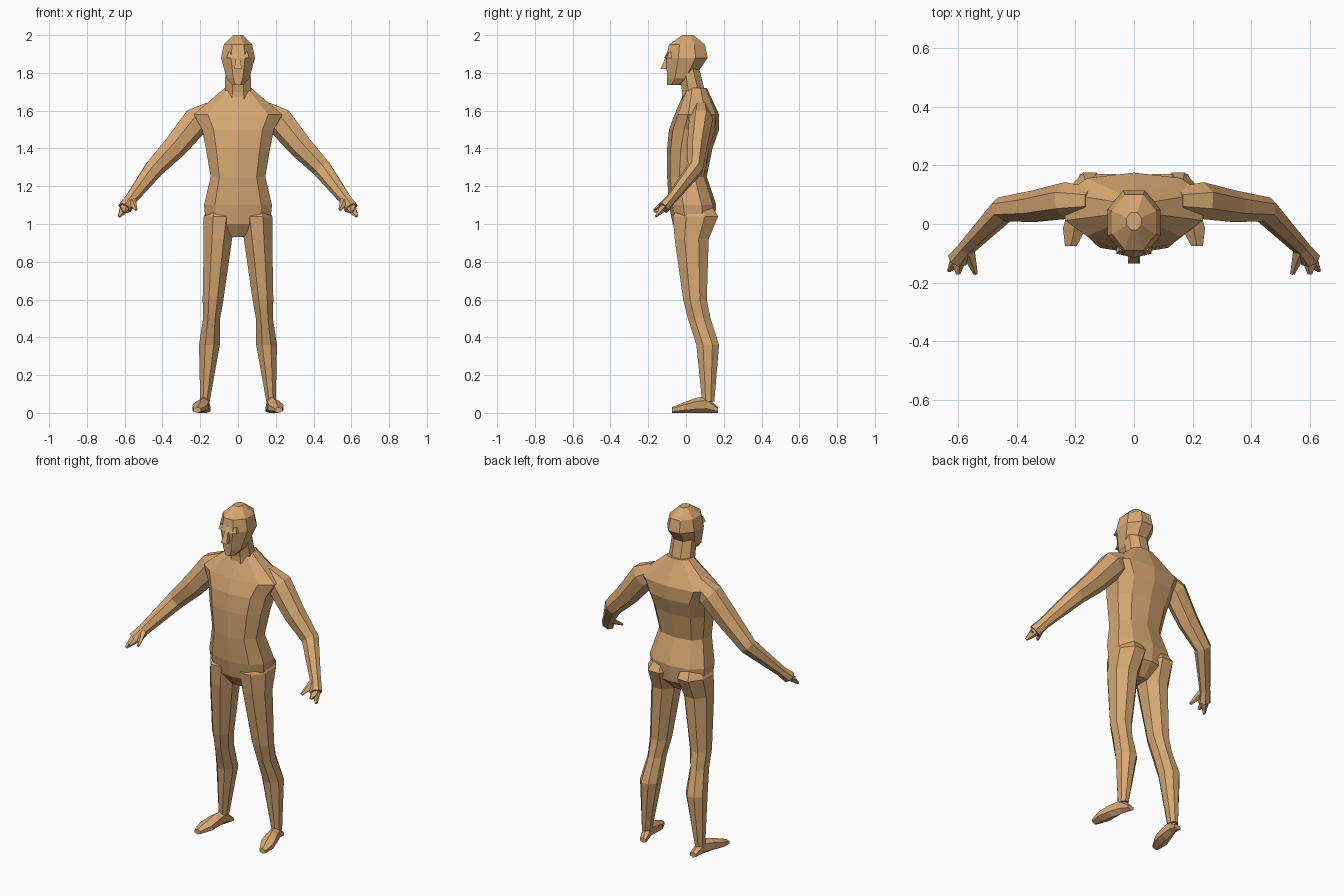
import bpy
import bmesh
from math import cos, sin, pi, copysign, sqrt
from mathutils import Vector

cube = bpy.data.objects.get("Cube")
if cube:
    bpy.data.objects.remove(cube)

skin = bpy.data.materials.new("tan_skin")
skin.use_nodes = True
skin_color = (.68, .39, .17, 1)
skin.diffuse_color = skin_color
skin.node_tree.nodes["Principled BSDF"].inputs["Base Color"].default_value = skin_color

across, deep, up = Vector((1, 0, 0)), Vector((0, 1, 0)), Vector((0, 0, 1))


def unit_ring(sides, power):
    """Rounded polygon with a flat front and back, reaching exactly one each way."""
    angles = [(i + .5) * 2 * pi / sides for i in range(sides)]
    points = [[copysign(abs(f(a)) ** power, f(a)) for f in (cos, sin)] for a in angles]
    widest = max(point[0] for point in points)
    deepest = max(point[1] for point in points)
    return [(a / widest, b / deepest) for a, b in points]


def loft(name, sections, sides=8, power=1, mirror=1):
    """Skin a row of rings, each given as centre, width vector and depth vector."""
    bm = bmesh.new()
    shape = unit_ring(sides, power)
    rings = []
    for centre, width, depth in sections:
        corners = [centre + width * a + depth * b for a, b in shape]
        rings.append([bm.verts.new((p.x * mirror, p.y, p.z)) for p in corners])
    for lower, upper in zip(rings, rings[1:]):
        for k in range(sides):
            bm.faces.new((lower[k - 1], lower[k], upper[k], upper[k - 1]))
    bm.faces.new(rings[0])
    bm.faces.new(rings[-1])
    bmesh.ops.recalc_face_normals(bm, faces=bm.faces)
    mesh = bpy.data.meshes.new(name)
    bm.to_mesh(mesh)
    bm.free()
    mesh.materials.append(skin)
    bpy.context.collection.objects.link(bpy.data.objects.new(name, mesh))


def upright(centre_x=lambda height: 0, **landmarks):
    """Level rings from landmarks given as height, front, back and half width."""
    sections = []
    for height, front, back, half_width in landmarks.values():
        centre = Vector((centre_x(height), (front + back) / 2, height))
        sections.append((centre, across * half_width, deep * (back - front) / 2))
    return sections


def limb(flatness, *joints):
    """Rings square to a path of joints, each given as a position and a radius."""
    path = [Vector(position) for position, radius in joints]
    sections = []
    for i, (position, radius) in enumerate(joints):
        direction = path[min(i + 1, len(path) - 1)] - path[max(i - 1, 0)]
        width = direction.cross(deep).normalized()
        depth = direction.cross(width).normalized()
        sections.append((path[i], width * radius, depth * radius * flatness))
    return sections


# Trunk, neck and head
loft("torso", upright(
    crotch=(.93, -.02, .08, .05),
    hips=(1, -.07, .15, .17),
    pelvis=(1.1, -.09, .16, .18),
    waist=(1.25, -.1, .11, .145),
    ribs=(1.4, -.1, .14, .17),
    chest=(1.5, -.09, .175, .19),
    shoulders=(1.58, -.06, .175, .235),
    collar=(1.72, 0, .11, .07)), sides=10, power=.8)
loft("neck", upright(
    base=(1.65, -.02, .13, .08),
    nape=(1.7, -.02, .1, .07),
    skull=(1.82, -.04, .07, .066)))
loft("head", upright(
    chin=(1.735, -.1, -.03, .03),
    jaw=(1.77, -.1, .04, .06),
    temples=(1.88, -.105, .115, .09),
    forehead=(1.95, -.09, .1, .075),
    crown=(2, -.02, .04, .025)))
loft("nose", upright(
    tip=(1.82, -.135, -.08, .02),
    bridge=(1.88, -.11, -.08, .01)), sides=4)
loft("brow", upright(
    ridge=(1.88, -.115, -.06, .06),
    top=(1.91, -.1, -.06, .05)), sides=6)

# Wedge foot, stepped from heel to splayed toe
foot = []
for step in range(5):
    t = step / 4
    top = .03 + .06 * sin(pi * sqrt(t))
    centre = Vector((.165 + .05 * t, .17 - .245 * t, top / 2))
    foot.append((centre, across * (.02 + .02 * sin(pi * t * t)), up * top / 2))

# Joints shared by the arm and the digits
wrist, palm = (.57, -.08, 1.13), (.6, -.12, 1.085)
digit_tips = {
    "thumb": (wrist, (.54, -.17, 1.075)),
    "index_finger": (palm, (.6, -.17, 1.065)),
    "outer_fingers": (palm, (.63, -.16, 1.04)),
}

# Paired limbs
for side, mirror in (("left", 1), ("right", -1)):
    loft(side + "_leg", upright(
        lambda height: .18 - .08 * height,
        hip=(1.12, -.02, .12, .05),
        buttock=(1.04, -.07, .17, .085),
        thigh=(.92, -.06, .12, .075),
        above_knee=(.6, -.015, .11, .055),
        knee=(.5, .01, .13, .045),
        calf=(.36, .055, .175, .055),
        ankle=(.06, .085, .15, .025)), mirror=mirror)
    loft(side + "_foot", foot, sides=6, mirror=mirror)
    loft(side + "_arm", limb(
        .9,
        ((.14, .08, 1.6), .05),
        ((.22, .08, 1.55), .07),
        ((.335, .06, 1.41), .06),
        ((.445, .05, 1.295), .048),
        (wrist, .03),
        (palm, .035)), sides=7, mirror=mirror)
    for digit, (root, tip) in digit_tips.items():
        loft(side + "_" + digit, limb(.8, (root, .024), (tip, .007)), sides=5, mirror=mirror)
